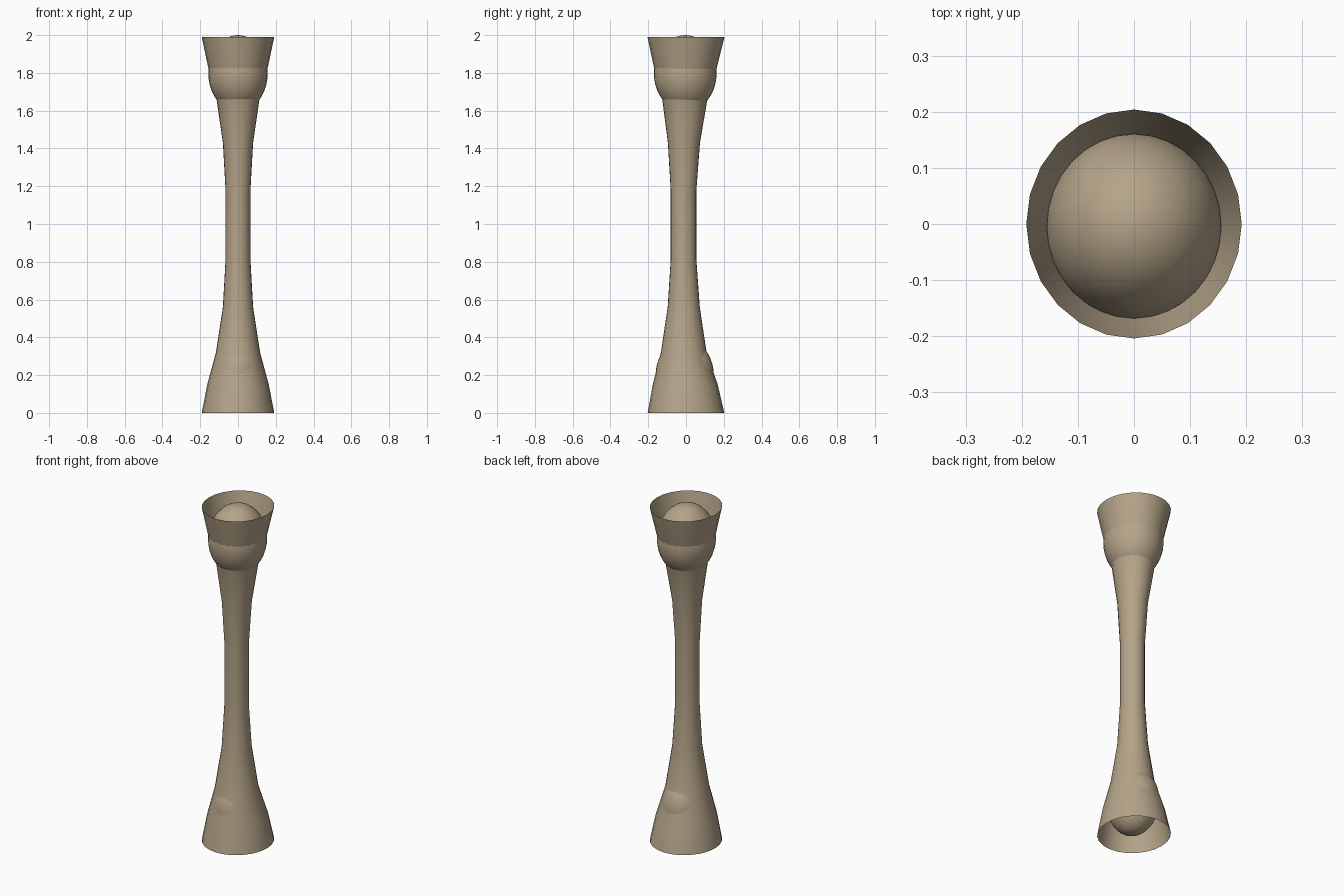
import bpy, bmesh, math

if "Cube" in bpy.data.objects:
    bpy.data.objects.remove(bpy.data.objects["Cube"])

SIDES = 24
# Rings of the flared tube: height, x radius, y radius, y centre
RINGS = [
    (0.0, 0.192, 0.203, 0.0),
    (0.15, 0.163, 0.172, -0.004),
    (0.32, 0.117, 0.121, -0.012),
    (0.56, 0.080, 0.085, -0.012),
    (0.81, 0.066, 0.068, -0.013),
    (1.18, 0.066, 0.068, -0.013),
    (1.43, 0.080, 0.085, -0.011),
    (1.67, 0.115, 0.121, -0.006),
    (1.83, 0.158, 0.167, -0.003),
    (1.99, 0.192, 0.204, 0.0),
]


def material(name, rgb):
    m = bpy.data.materials.new(name)
    m.diffuse_color = (*rgb, 1)
    m.use_nodes = True
    m.node_tree.nodes["Principled BSDF"].inputs["Base Color"].default_value = m.diffuse_color
    return m


TAN = material("tan", (0.46, 0.37, 0.25))


def finish(bm, name):
    me = bpy.data.meshes.new(name)
    for f in bm.faces:
        f.smooth = True
    bm.to_mesh(me)
    bm.free()
    me.materials.append(TAN)
    ob = bpy.data.objects.new(name, me)
    bpy.context.collection.objects.link(ob)
    return ob


# Hollow shaft, open at both flared ends
bm = bmesh.new()
loops = []
for z, rx, ry, cy in RINGS:
    loops.append([bm.verts.new((rx * math.cos(2 * math.pi * i / SIDES),
                                cy + ry * math.sin(2 * math.pi * i / SIDES), z))
                  for i in range(SIDES)])
for lo, hi in zip(loops, loops[1:]):
    for i in range(SIDES):
        j = (i + 1) % SIDES
        bm.faces.new((lo[i], lo[j], hi[j], hi[i]))
finish(bm, "shaft")


# Rounded joint ends nested in the flares
def joint(name, centre, radii):
    bm = bmesh.new()
    bmesh.ops.create_uvsphere(bm, u_segments=32, v_segments=20, radius=1)
    bmesh.ops.scale(bm, vec=radii, verts=bm.verts)
    bmesh.ops.translate(bm, vec=centre, verts=bm.verts)
    finish(bm, name)


joint("upper_joint", (0, -0.004, 1.798), (0.157, 0.166, 0.202))
joint("lower_joint", (0, -0.007, 0.2), (0.13, 0.154, 0.19))
